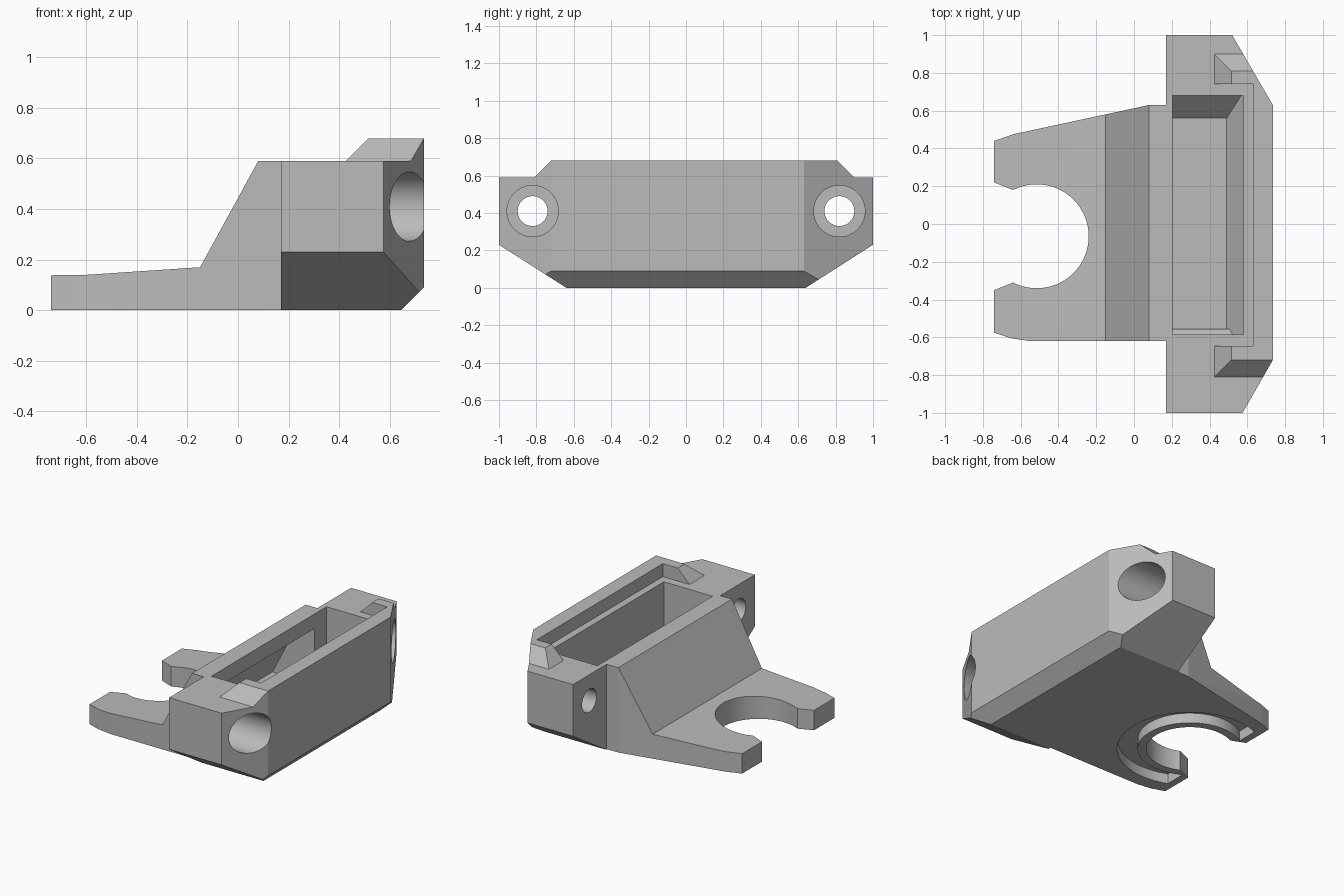
import bpy, bmesh, math
from mathutils import Vector

cube = bpy.data.objects.get("Cube")
if cube:
    bpy.data.objects.remove(cube, do_unlink=True)

grey = bpy.data.materials.new("matte_grey")
grey.use_nodes = True
grey.diffuse_color = (0.5, 0.5, 0.5, 1)
grey.node_tree.nodes["Principled BSDF"].inputs["Base Color"].default_value = (0.5, 0.5, 0.5, 1)


def prism(name, axis, points, low, high):
    """Extrude a closed outline along an axis between two positions."""
    place = {"x": lambda a, b, d: (d, a, b),
             "y": lambda a, b, d: (a, d, b),
             "z": lambda a, b, d: (a, b, d)}[axis]
    bm = bmesh.new()
    face = bm.faces.new([bm.verts.new(place(a, b, low)) for a, b in points])
    side = bmesh.ops.extrude_face_region(bm, geom=[face])
    moved = [v for v in side["geom"] if isinstance(v, bmesh.types.BMVert)]
    bmesh.ops.translate(bm, verts=moved, vec=Vector(place(0, 0, high - low)))
    bmesh.ops.recalc_face_normals(bm, faces=bm.faces)
    mesh = bpy.data.meshes.new(name)
    bm.to_mesh(mesh)
    bm.free()
    mesh.materials.append(grey)
    obj = bpy.data.objects.new(name, mesh)
    bpy.context.collection.objects.link(obj)
    return obj


def circle(cx, cy, radius, start=0, end=360, steps=64):
    angles = [math.radians(start + (end - start) * i / steps) for i in range(steps)]
    return [(cx + radius * math.cos(a), cy + radius * math.sin(a)) for a in angles]


def rectangle(x0, x1, y0, y1):
    return [(x0, y0), (x1, y0), (x1, y1), (x0, y1)]


def combine(target, tool, operation):
    """Apply a boolean and discard the tool."""
    mod = target.modifiers.new("combine", "BOOLEAN")
    mod.operation = operation
    mod.solver = "EXACT"
    mod.object = tool
    bpy.context.view_layer.objects.active = target
    bpy.ops.object.modifier_apply(modifier=mod.name)
    bpy.data.objects.remove(tool, do_unlink=True)


# Main block: plan outline trimmed by the sloped ends and the lower chamfer
plan = [(0.17, -1), (0.575, -1), (0.735, -0.72), (0.735, 0.63), (0.52, 1), (0.17, 1)]
bracket = prism("bracket_body", "z", plan, -0.1, 0.59)
combine(bracket, prism("end_slopes", "x", [(-0.64, 0), (0.64, 0), (1.36, 0.46), (1.36, 1),
                                           (-1.36, 1), (-1.36, 0.46)], -1, 2), "INTERSECT")
combine(bracket, prism("lower_chamfer", "y", [(0, -0.2), (0.445, -0.2), (1, 0.355), (1, 1), (0, 1)],
                       -2, 2), "INTERSECT")

# Raised rim along the outer edge, with sloped return arms
rim = prism("rim", "z", plan, 0.5, 0.8)
combine(rim, prism("rim_ends", "x", [(-0.72, 0.68), (-1, 0.4), (1.09, 0.4), (0.81, 0.68)], -1, 2), "INTERSECT")
combine(rim, prism("rim_arms", "y", [(0.515, 0.9), (0.515, 0.68), (0.235, 0.4), (1, 0.4), (1, 0.9)],
                   -2, 2), "INTERSECT")
combine(rim, prism("rim_opening", "z", rectangle(0, 0.63, -0.645, 0.74), 0.4, 1), "DIFFERENCE")
combine(bracket, rim, "UNION")

# Forked plate rising in a wedge to the block
plate = prism("fork_plate", "z", [(-0.74, -0.575), (-0.65, -0.605), (-0.55, -0.62), (0.3, -0.62),
                                  (0.3, 0.63), (0.08, 0.63), (-0.64, 0.475), (-0.74, 0.44)], -0.1, 1)
combine(plate, prism("wedge_profile", "y", [(-1, 0), (0.25, 0), (0.25, 0.59), (0.08, 0.59),
                                            (-0.15, 0.17), (-0.6, 0.14), (-1, 0.135)], -2, 2), "INTERSECT")
combine(bracket, plate, "UNION")

# Round seat with a flared mouth between the prongs
cx, cy, radius = -0.515, -0.065, 0.275
flare = math.degrees(math.atan2(0.245, -0.125))
seat = circle(cx, cy, radius, -flare, flare) + [(-0.64, 0.18), (-0.74, 0.22), (-0.9, 0.28),
                                                (-0.9, -0.41), (-0.74, -0.35)]
combine(bracket, prism("seat", "z", seat, -1, 1), "DIFFERENCE")

# Curved groove under the fork
groove = prism("groove", "z", circle(cx, cy, 0.46), -0.1, 0.07)
combine(groove, prism("groove_core", "z", circle(cx, cy, 0.33), -1, 1), "DIFFERENCE")
combine(groove, prism("groove_ends", "z", rectangle(-2, -0.69, -1, 1), -1, 1), "DIFFERENCE")
combine(bracket, groove, "DIFFERENCE")

# Deep pocket with sloped floor edges
pocket = prism("pocket", "y", [(0.205, 0.09), (0.49, 0.09), (0.58, 0.23), (0.58, 0.9), (0.205, 0.9)], -1, 1)
combine(pocket, prism("pocket_ends", "x", [(-0.555, 0), (0.47, 0), (0.68, 0.21), (0.68, 1),
                                           (-0.585, 1), (-0.585, 0.14), (-0.555, 0.11)], -1, 2), "INTERSECT")
combine(bracket, pocket, "DIFFERENCE")

# Hollow inside the wedge, opening into the pocket
hollow = prism("hollow", "y", [(0.25, 0.1), (-0.12, 0.1), (0.06, 0.45), (0.25, 0.5)], -0.55, 0.55)
combine(bracket, hollow, "DIFFERENCE")

# Counterbored bolt holes
for y in (-0.82, 0.82):
    combine(bracket, prism("bolt_hole", "x", circle(y, 0.41, 0.08, steps=40), 0, 1), "DIFFERENCE")
    combine(bracket, prism("counterbore", "x", circle(y, 0.41, 0.137, steps=48), 0.37, 1), "DIFFERENCE")

# Crisp edges, smooth round walls
bpy.ops.object.select_all(action="DESELECT")
bracket.select_set(True)
bpy.context.view_layer.objects.active = bracket
bpy.ops.object.shade_smooth_by_angle(angle=math.radians(12))
